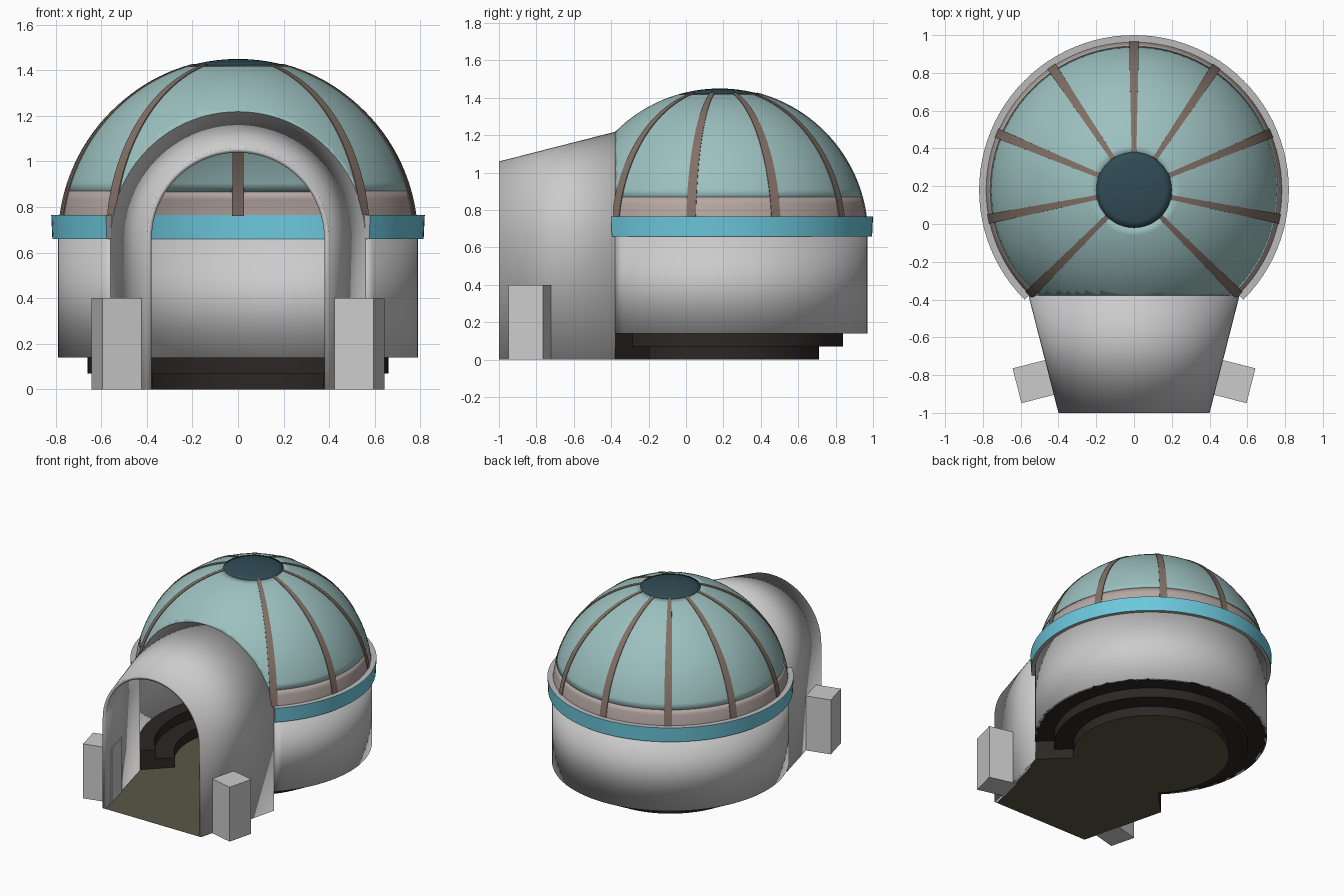
import bpy, bmesh
from math import sin, cos, pi, radians, asin, acos, sqrt, atan2

if "Cube" in bpy.data.objects:
    bpy.data.objects.remove(bpy.data.objects["Cube"])

CY, R, ZB = 0.18, 0.79, 0.66          # dome axis, radius, spring line
A0, A1 = radians(-45), radians(225)   # drum sweep, open towards the tunnel
CX, CUT = R * cos(A0), CY + R * sin(A0)


def mat(name, r, g, b):
    m = bpy.data.materials.new(name)
    m.diffuse_color = (r, g, b, 1)
    m.use_nodes = True
    m.node_tree.nodes["Principled BSDF"].inputs["Base Color"].default_value = m.diffuse_color
    return m


TEAL = mat("teal", 0.33, 0.53, 0.52)
BLUE = mat("blue", 0.15, 0.58, 0.72)
BROWN = mat("brown", 0.22, 0.16, 0.13)
PINK = mat("warm_grey", 0.47, 0.39, 0.37)
NAVY = mat("navy", 0.03, 0.07, 0.09)
BLACK = mat("black", 0.025, 0.02, 0.018)
OLIVE = mat("olive", 0.10, 0.095, 0.06)
GREY = mat("grey", 0.5, 0.5, 0.5)


def finish(name, bm, mats=(), thick=0, smooth=True):
    me = bpy.data.meshes.new(name)
    bm.to_mesh(me)
    bm.free()
    ob = bpy.data.objects.new(name, me)
    bpy.context.collection.objects.link(ob)
    for m in mats:
        me.materials.append(m)
    if thick:
        s = ob.modifiers.new("thickness", 'SOLIDIFY')
        s.thickness, s.offset = thick, -1
    if smooth:
        bpy.ops.object.select_all(action='DESELECT')
        ob.select_set(True)
        bpy.context.view_layer.objects.active = ob
        bpy.ops.object.shade_smooth_by_angle(angle=radians(30))
    return ob


def loft(bm, rows, closed=False):
    """Skin a list of equally long point rows."""
    vs = [[bm.verts.new(p) for p in row] for row in rows]
    n = len(rows[0])
    for a, b in zip(vs, vs[1:]):
        for j in range(n if closed else n - 1):
            k = (j + 1) % n
            f = bm.faces.new((a[j], b[j], b[k], a[k]))
            f.material_index = j
    if closed:
        bm.faces.new(vs[0])
        bm.faces.new(vs[-1][::-1])


def revolve(name, prof, mats=(), thick=0, full=False, closed=False):
    a0, a1, n = (0, 2 * pi, 96) if full else (A0, A1, 72)
    rows = []
    for i in range(n + 1):
        t = a0 + (a1 - a0) * i / n
        rows.append([(r * cos(t), CY + r * sin(t), z) for r, z in prof])
    bm = bmesh.new()
    loft(bm, rows, closed)
    bmesh.ops.remove_doubles(bm, verts=bm.verts, dist=1e-5)
    if len(mats) < 2:
        for f in bm.faces:
            f.material_index = 0
    if full:  # open the dome where the tunnel joins
        bmesh.ops.bisect_plane(bm, geom=bm.verts[:] + bm.edges[:] + bm.faces[:],
                               plane_co=(0, CUT, 0), plane_no=(0, -1, 0), clear_outer=True)
    return finish(name, bm, mats, thick)


def arc(e0, e1, n):
    return [(R * cos(e0 + (e1 - e0) * i / n), ZB + R * sin(e0 + (e1 - e0) * i / n))
            for i in range(n + 1)]


# Drum wall and dome bands
E_BAND, E_CAP = asin(0.21 / R), acos(0.20 / R)
revolve("drum_wall", [(R, 0.14), (R, ZB)], thick=0.02)
revolve("dome_skirt", arc(0, E_BAND, 6), [PINK], 0.015, True)
revolve("dome_shell", arc(E_BAND, E_CAP, 20), [TEAL], 0.015, True)
revolve("dome_cap", arc(E_CAP, pi / 2, 6), [NAVY], 0.015, True)

# Ring beam: blue inside and outside, grey above and below
revolve("ring_beam", [(0.765, 0.66), (0.815, 0.66), (0.82, 0.765), (0.765, 0.765)],
        [GREY, BLUE, GREY, BLUE], closed=True)

# Stepped base with end risers
base = bmesh.new()
steps = [(0.53, 0), (0.53, 0.07), (0.66, 0.07), (0.66, 0.14), (R, 0.14)]
revolve("stepped_base", steps, [BLACK])
for t in (A0, A1):
    for r0, r1, h in ((0.53, 0.66, 0.07), (0.66, R, 0.14)):
        base.faces.new([base.verts.new((r * cos(t), CY + r * sin(t), z))
                        for r, z in ((r0, 0), (r1, 0), (r1, h), (r0, h))])
finish("step_ends", base, [BLACK], smooth=False)

# Floor
bm = bmesh.new()
pts = [(0.53 * cos(A0 + (A1 - A0) * i / 72), CY + 0.53 * sin(A0 + (A1 - A0) * i / 72))
       for i in range(73)]
pts += [(-CX, CUT), (-0.4, -1), (0.4, -1), (CX, CUT)]
f = bm.faces.new([bm.verts.new((x, y, 0)) for x, y in pts])
bmesh.ops.triangulate(bm, faces=[f])
finish("floor", bm, [OLIVE], smooth=False)

# Tapered entrance tunnel
bm = bmesh.new()
rows = []
for w, y in ((0.4, -1), (CX, CUT)):
    top = [(w * cos(pi * i / 48), y, ZB + w * sin(pi * i / 48)) for i in range(49)]
    rows.append([(w, y, 0)] + top + [(-w, y, 0)])
loft(bm, rows)
for f in bm.faces:
    f.material_index = 0
finish("entrance_tunnel", bm, thick=0.022)

# Ribs, wider at the foot
for k in range(9):
    t = A0 + (A1 - A0) * k / 8
    bm = bmesh.new()
    rows = []
    e0 = asin(0.105 / R)
    for i in range(25):
        e = e0 + (E_CAP - e0) * i / 24
        w = 0.008 + 0.018 * cos(e)
        rows.append([(r * cos(e) * cos(t) - s * w * sin(t),
                      CY + r * cos(e) * sin(t) + s * w * cos(t), ZB + r * sin(e))
                     for r, s in ((0.75, -1), (0.75, 1), (0.794, 1), (0.794, -1))])
    loft(bm, rows, True)
    for f in bm.faces:
        f.material_index = 0
    bmesh.ops.recalc_face_normals(bm, faces=bm.faces)
    finish(f"dome_rib_{k + 1}", bm, [BROWN])

# Side blocks square to the tunnel walls
ang = atan2(CX - 0.4, CUT + 1)
for s, side in ((1, "right"), (-1, "left")):
    bpy.ops.mesh.primitive_cube_add(size=1, location=(s * 0.52, -0.831, 0.2),
                                    rotation=(0, 0, -s * ang))
    ob = bpy.context.object
    ob.name = f"side_block_{side}"
    ob.scale = (0.205, 0.19, 0.4)
